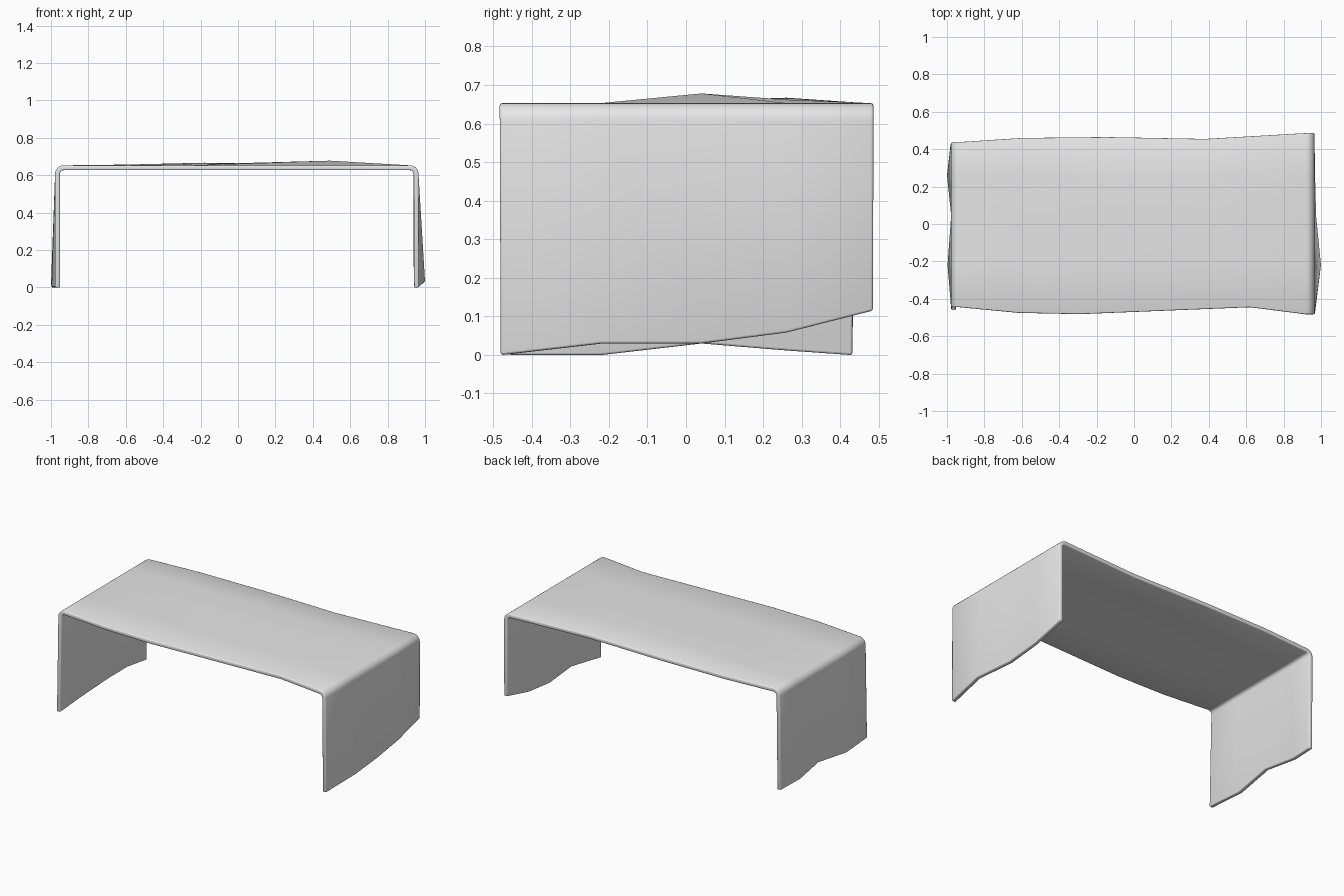
import bpy
import bmesh
from math import cos, sin, pi, radians

cube = bpy.data.objects.get("Cube")
if cube:
    bpy.data.objects.remove(cube, do_unlink=True)

HEIGHT, RADIUS, THICK = 0.653, 0.045, 0.026
ROWS = (-0.22, 0.04, 0.26)


def material(name, value):
    mat = bpy.data.materials.new(name)
    mat.use_nodes = True
    colour = (value, value, value, 1)
    mat.diffuse_color = colour
    mat.node_tree.nodes["Principled BSDF"].inputs["Base Color"].default_value = colour
    return mat


def station(front, back, xs, zs):
    """One line of points across the cloth, from front to back."""
    return list(zip(xs, (front, *ROWS, back), zs))


def bend(edge, front, back):
    """Rounded fold from the top panel down to a hanging side."""
    side = 1 if edge > 0 else -1
    lines = []
    for i in range(7):
        a = i / 6 * pi / 2
        x = edge - side * RADIUS * (1 - sin(a))
        z = HEIGHT - RADIUS * (1 - cos(a))
        lines.append(station(front, back, [x] * 5, [z] * 5))
    return lines


# Right hanging side, from the hem up over the fold
lines = [station(-0.46, 0.432, (-0.977, -0.997, -0.977, -1.0, -0.98),
                 (0, 0, 0.03, 0.012, 0))]
lines += reversed(bend(-0.978, -0.445, 0.438))

# Top panel with gentle ripples: front x, back x, front y, back y, lifts
for fx, bx, fy, by, lifts in (
        (-0.62, -0.60, -0.475, 0.46, (0, 0.003, 0.004)),
        (-0.29, -0.15, -0.482, 0.465, (0, 0.006, 0.014)),
        (0.62, 0.38, -0.445, 0.455, (0, 0.025, 0.009))):
    xs = [fx + (bx - fx) * (y - fy) / (by - fy) for y in (fy, *ROWS, by)]
    zs = [HEIGHT + d for d in (0, *lifts, 0)]
    lines.append(station(fy, by, xs, zs))

# Left hanging side with a slanted hem
lines += bend(0.965, -0.483, 0.486)
lines.append(station(-0.481, 0.485, (0.967, 1.0, 0.974, 0.968, 0.965),
                     (0, 0.03, 0.03, 0.058, 0.115)))

# Skin the lines into a sheet
bm = bmesh.new()
grid = [[bm.verts.new(p) for p in line] for line in lines]
for a, b in zip(grid, grid[1:]):
    for j in range(len(a) - 1):
        bm.faces.new((a[j], b[j], b[j + 1], a[j + 1]))
mesh = bpy.data.meshes.new("draped_cover")
bm.to_mesh(mesh)
bm.free()
mesh.materials.append(material("light grey", 0.8))
cover = bpy.data.objects.new("draped_cover", mesh)
bpy.context.collection.objects.link(cover)

# Thickness and softened rim
solid = cover.modifiers.new("thickness", "SOLIDIFY")
solid.thickness = THICK
solid.offset = -1
solid.use_even_offset = True
rim = cover.modifiers.new("soft_rim", "BEVEL")
rim.width = 0.006
rim.segments = 2
rim.limit_method = "ANGLE"
rim.angle_limit = radians(50)

bpy.context.view_layer.objects.active = cover
cover.select_set(True)
bpy.ops.object.shade_smooth_by_angle(angle=radians(50))
